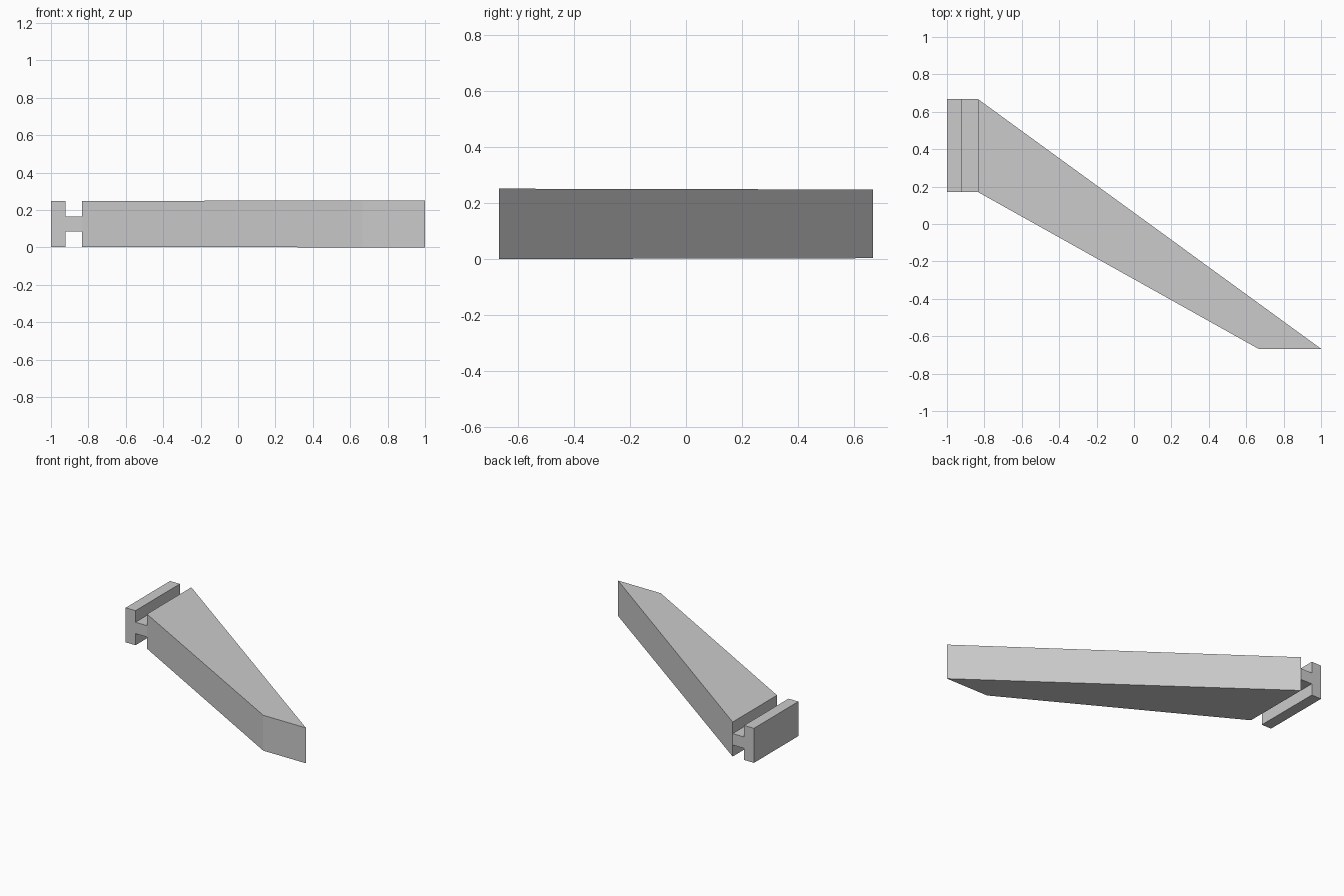
import bpy, bmesh

if "Cube" in bpy.data.objects:
    bpy.data.objects.remove(bpy.data.objects["Cube"])

gray = bpy.data.materials.new("light_gray")
gray.diffuse_color = (0.6, 0.6, 0.6, 1)
gray.use_nodes = True
gray.node_tree.nodes["Principled BSDF"].inputs["Base Color"].default_value = gray.diffuse_color


def prism(name, outline):
    """Extrude a plan outline of (x, y, bottom z, top z) corners, counter-clockwise."""
    bm = bmesh.new()
    low = [bm.verts.new((x, y, b)) for x, y, b, t in outline]
    high = [bm.verts.new((x, y, t)) for x, y, b, t in outline]
    bm.faces.new(low[::-1])
    bm.faces.new(high)
    n = len(outline)
    for i in range(n):
        j = (i + 1) % n
        bm.faces.new((low[i], low[j], high[j], high[i]))
    bmesh.ops.recalc_face_normals(bm, faces=bm.faces[:])
    mesh = bpy.data.meshes.new(name)
    bm.to_mesh(mesh)
    bm.free()
    mesh.materials.append(gray)
    obj = bpy.data.objects.new(name, mesh)
    bpy.context.collection.objects.link(obj)


def slab(name, x0, x1, z0, z1):
    """Straight block across the width of the mount."""
    prism(name, [(x0, BACK - 0.497, z0, z1), (x1, BACK - 0.497, z0, z1),
                 (x1, BACK, z0, z1), (x0, BACK, z0, z1)])


BACK = 0.667

# Mounting rail: outer flange and the thin web joining it to the arm
slab("end_flange", -1.0, -0.923, 0.003, 0.248)
slab("joining_web", -0.923, -0.833, 0.085, 0.166)

# Tapering slanted arm, very slightly taller at the tip
prism("slanted_arm", [(-0.833, 0.17, 0.003, 0.248), (0.665, -0.667, 0.0, 0.251),
                      (1.0, -0.667, 0.0, 0.251), (-0.833, BACK, 0.003, 0.248)])
